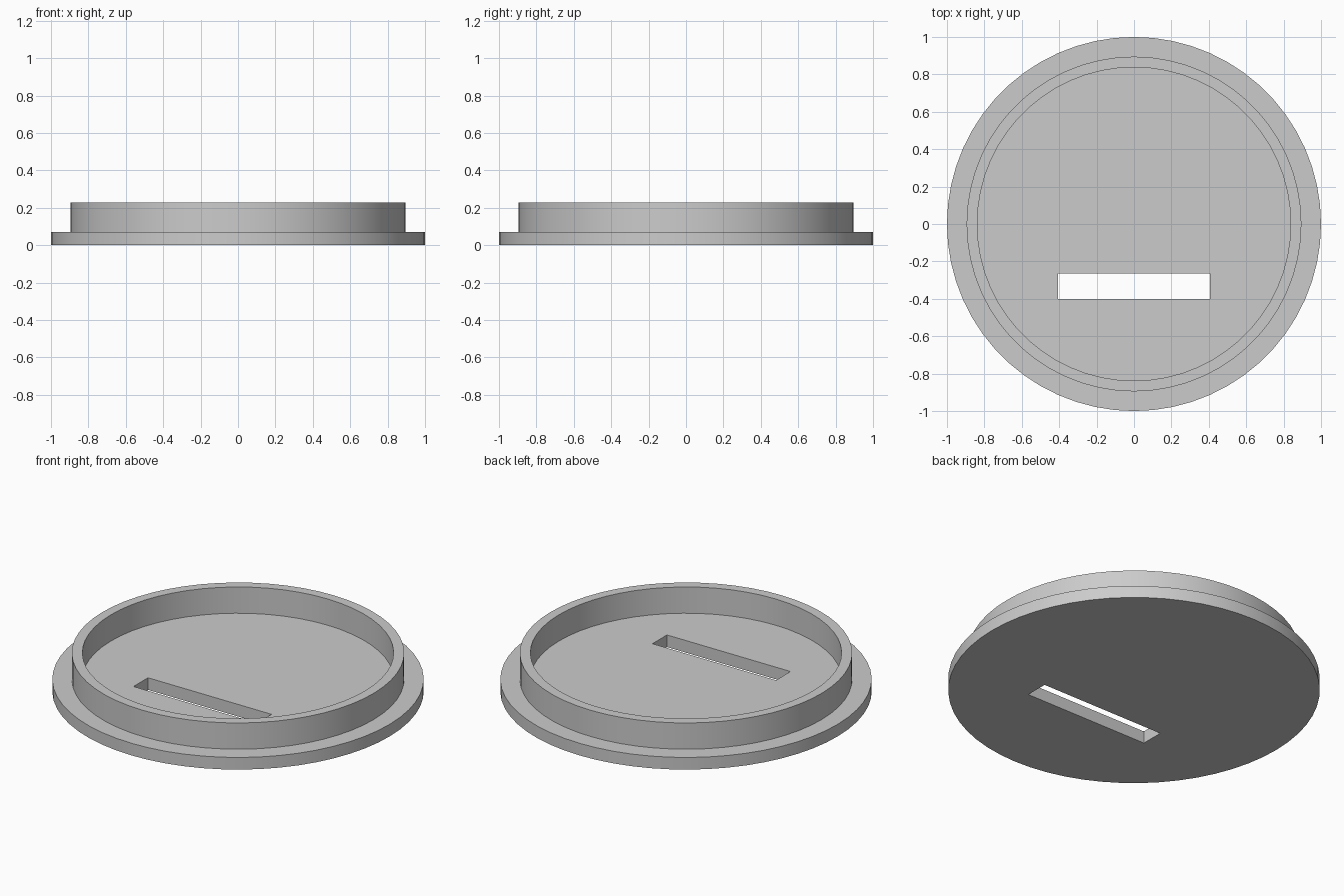
import bpy, bmesh, math
from mathutils import Matrix

cube = bpy.data.objects.get("Cube")
if cube:
    bpy.data.objects.remove(cube, do_unlink=True)

SEGMENTS = 60
PLATE_TOP, RIM_TOP = 0.072, 0.228
PLATE_R, RIM_OUT, RIM_IN = 1.0, 0.895, 0.838

grey = bpy.data.materials.new("light_grey")
grey.use_nodes = True
colour = (0.6, 0.6, 0.6, 1)
grey.diffuse_color = colour
grey.node_tree.nodes["Principled BSDF"].inputs["Base Color"].default_value = colour


def add_object(name, bm):
    bmesh.ops.recalc_face_normals(bm, faces=bm.faces)
    mesh = bpy.data.meshes.new(name)
    bm.to_mesh(mesh)
    bm.free()
    mesh.materials.append(grey)
    obj = bpy.data.objects.new(name, mesh)
    bpy.context.collection.objects.link(obj)
    return obj


# Lid: flanged disc with a raised rim, turned from one profile
profile = [(PLATE_R, 0), (PLATE_R, PLATE_TOP), (RIM_OUT, PLATE_TOP),
           (RIM_OUT, RIM_TOP), (RIM_IN, RIM_TOP), (RIM_IN, PLATE_TOP)]
bm = bmesh.new()
rings = []
for r, z in profile:
    angles = [math.tau * i / SEGMENTS for i in range(SEGMENTS)]
    rings.append([bm.verts.new((r * math.cos(a), r * math.sin(a), z)) for a in angles])
for low, high in zip(rings, rings[1:]):
    for i in range(SEGMENTS):
        j = (i + 1) % SEGMENTS
        bm.faces.new((low[i], low[j], high[j], high[i]))
bm.faces.new(rings[0])    # underside
bm.faces.new(rings[-1])   # floor inside the rim
lid = add_object("slotted_lid", bm)

# Slot cut right through the floor
bm = bmesh.new()
bmesh.ops.create_cube(bm, size=1, matrix=Matrix.Translation((0, -0.333, 0.03))
                      @ Matrix.Diagonal((0.812, 0.136, 0.3, 1)))
cutter = add_object("slot_cutter", bm)
cutter.hide_render = True

cut = lid.modifiers.new("slot", 'BOOLEAN')
cut.operation = 'DIFFERENCE'
cut.solver = 'EXACT'
cut.object = cutter

bpy.ops.object.select_all(action='DESELECT')
lid.select_set(True)
bpy.context.view_layer.objects.active = lid
bpy.ops.object.modifier_apply(modifier=cut.name)
bpy.data.objects.remove(cutter, do_unlink=True)
bpy.ops.object.shade_smooth_by_angle(angle=math.radians(30))
